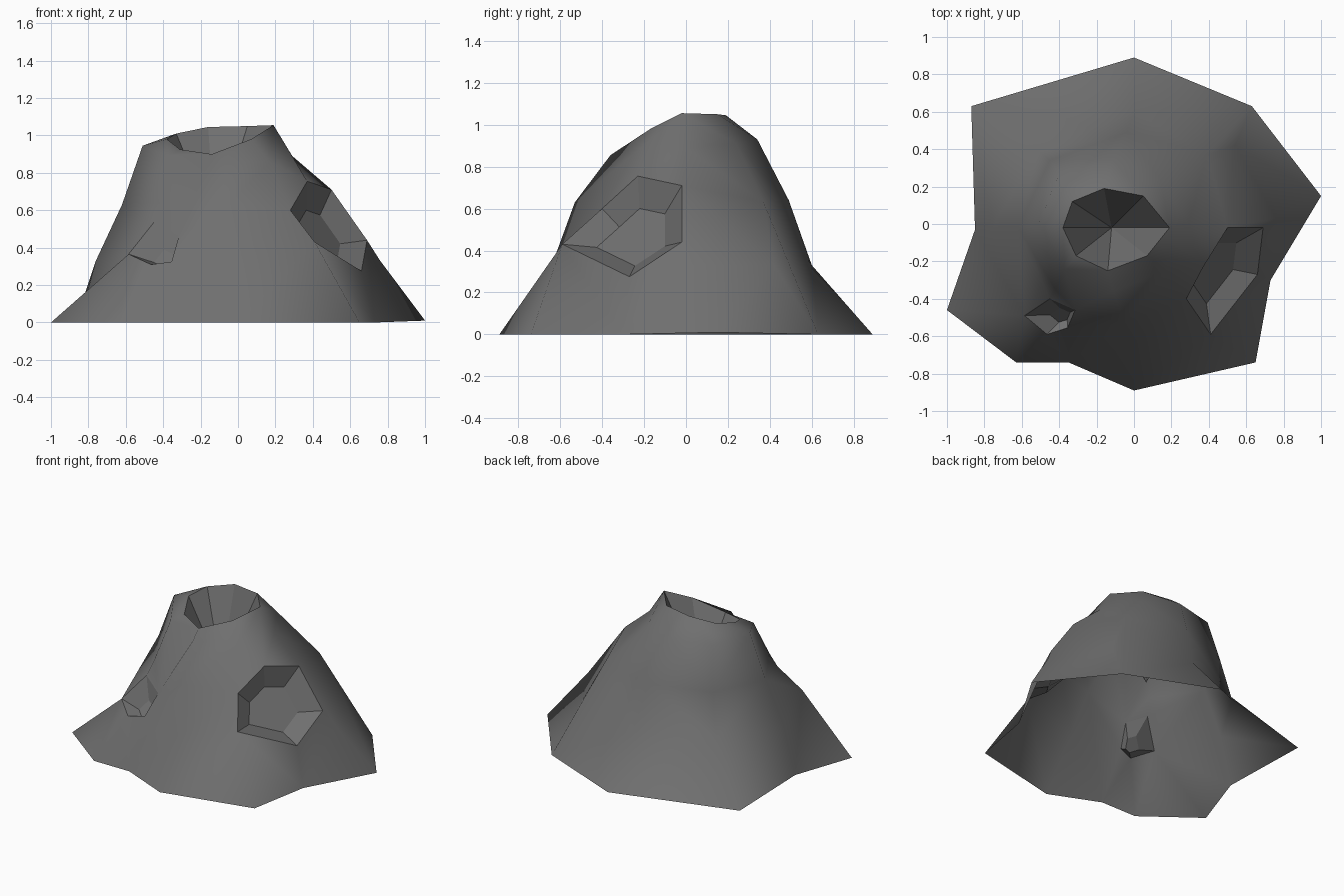
import bpy, bmesh
from mathutils import Vector
from mathutils.geometry import delaunay_2d_cdt

cube = bpy.data.objects.get("Cube")
if cube:
    bpy.data.objects.remove(cube)

# Single stone colour
rock = bpy.data.materials.new("dark grey rock")
rock.use_nodes = True
colour = (0.16, 0.16, 0.16, 1)
rock.diffuse_color = colour
shader = rock.node_tree.nodes["Principled BSDF"]
shader.inputs["Base Color"].default_value = colour
shader.inputs["Roughness"].default_value = 0.9

# Outlines, all counter-clockwise from above
foot = [(1, .15, .01), (.63, .63, 0), (0, .89, 0), (-.87, .63, 0), (-.85, -.03, 0), (-1, -.46, 0),
        (-.63, -.74, 0), (-.35, -.74, 0), (0, -.89, 0), (.65, -.74, 0), (.73, -.3, 0)]
rim = [(.19, -.02, 1.055), (.05, .15, 1.05), (-.16, .19, 1.045), (-.33, .12, 1.01),
       (-.38, -.02, .98), (-.31, -.17, .925), (-.14, -.25, .9), (.07, -.17, .98)]
large_hole = [(.41, -.59, .43), (.66, -.27, .275), (.69, -.02, .44),
              (.5, -.02, .71), (.37, -.23, .755), (.28, -.4, .6)]
small_hole = [(-.585, -.49, .365), (-.465, -.59, .31), (-.355, -.555, .325),
              (-.315, -.46, .465), (-.45, -.4, .535)]

# Bends of the slope at three levels; the holes fill the gaps
low = [(.76, .03, .33), (.54, .42, .33), (0, .6, .33),
       (-.51, .39, .33), (-.76, -.02, .33), (0, -.64, .33)]
middle = [(.39, .37, .63), (-.04, .49, .64), (-.45, .34, .63),
          (-.62, -.02, .63), (-.42, -.35, .64), (-.05, -.53, .63)]
high = [(.29, 0, .89), (.14, .24, .91), (-.11, .34, .93), (-.4, .27, .93),
        (-.51, 0, .945), (-.37, -.24, .89), (-.11, -.36, .855), (.17, -.25, .86)]


def inside(p, loop):
    """Plan-view point-in-polygon test."""
    hit = False
    for a, b in zip(loop, loop[1:] + loop[:1]):
        if (a[1] > p[1]) != (b[1] > p[1]):
            if p[0] < a[0] + (p[1] - a[1]) / (b[1] - a[1]) * (b[0] - a[0]):
                hit = not hit
    return hit


def centre(loop):
    return sum((Vector(p) for p in loop), Vector()) / len(loop)


# Slope: triangulate foot, bends, rim and hole mouths in plan
points, edges = [], []
for loop in (foot, rim, large_hole, small_hole):
    n = len(points)
    points += loop
    edges += [(n + i, n + (i + 1) % len(loop)) for i in range(len(loop))]
points += low + middle + high

plan, _, tris, origins, _, _ = delaunay_2d_cdt(
    [Vector(p[:2]) for p in points], edges, [], 0, 1e-5, True)
bm = bmesh.new()
verts = [bm.verts.new((p.x, p.y, points[o[0]][2])) for p, o in zip(plan, origins)]
lookup = {i: v for v, o in zip(verts, origins) for i in o}
for t in tris:
    mid = centre([verts[i].co for i in t])
    if inside(mid, foot) and not any(inside(mid, h) for h in (rim, large_hole, small_hole)):
        bm.faces.new([verts[i] for i in t]).smooth = True


def mouth(loop):
    return [lookup[points.index(p)] for p in loop]


def pairs(ring):
    return zip(ring, ring[1:] + ring[:1])


# Crater: steep flat-faced fan down to one point
bottom = bm.verts.new((-.12, -.02, .5))
for a, b in pairs(mouth(rim)):
    bm.faces.new((a, b, bottom))


# Side holes: sloping flat walls and a smaller floor
def dig(loop, shrink, shift):
    c = centre(loop)
    floor = [bm.verts.new(c + (Vector(p) - c) * shrink + Vector(shift)) for p in loop]
    for (a, b), (d, e) in zip(pairs(mouth(loop)), pairs(floor)):
        bm.faces.new((a, b, e, d))
    bm.faces.new(floor)


dig(large_hole, .57, (-.055, .02, -.06))
dig(small_hole, .4, (.045, .01, -.065))

# Keep the mouths crisp
for loop in (rim, large_hole, small_hole):
    for a, b in pairs(mouth(loop)):
        bm.edges.get((a, b)).smooth = False

mesh = bpy.data.meshes.new("volcano_cone")
bm.to_mesh(mesh)
bm.free()
mesh.materials.append(rock)
cone = bpy.data.objects.new("volcano_cone", mesh)
bpy.context.collection.objects.link(cone)
